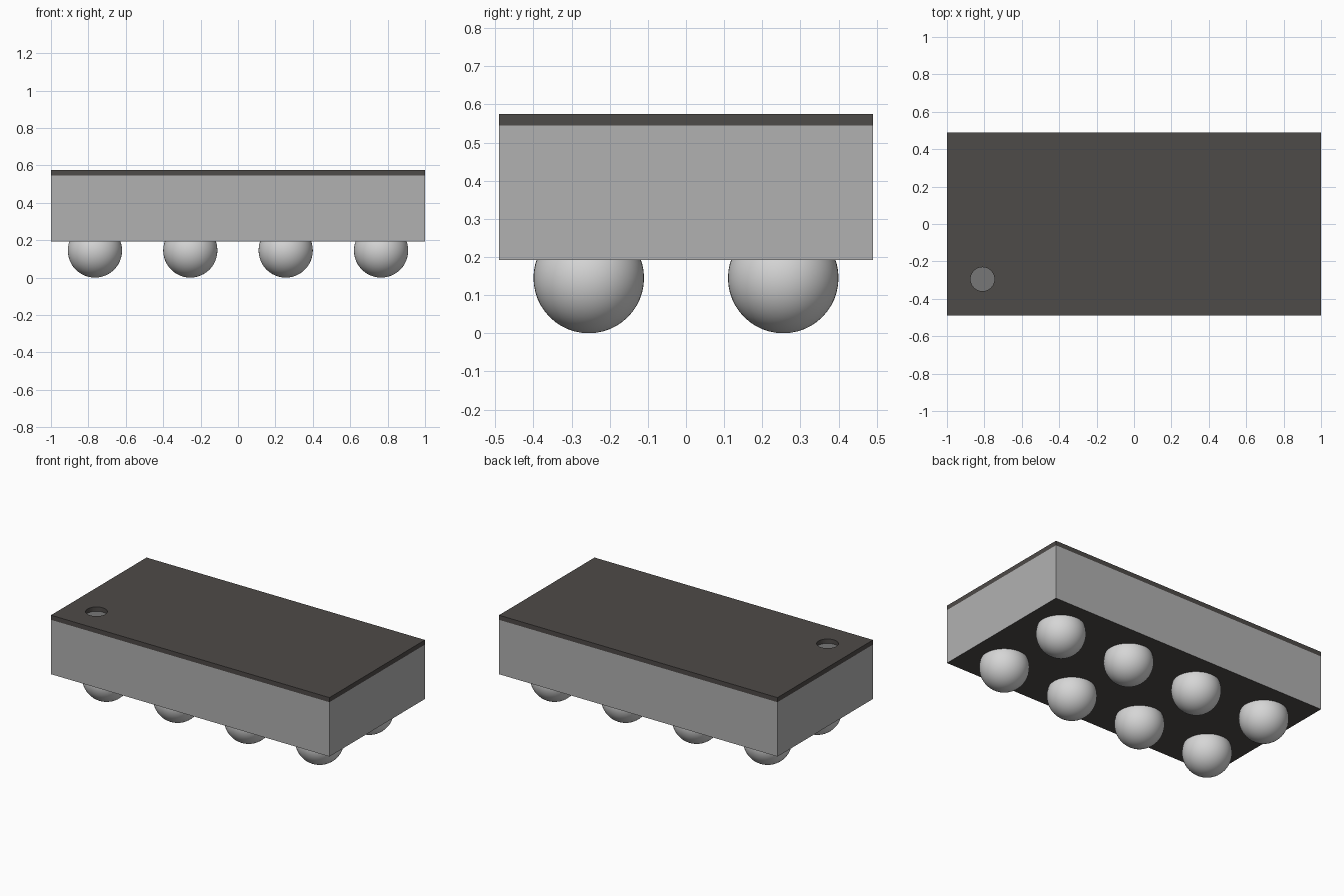
import bpy, bmesh, math

cube = bpy.data.objects.get("Cube")
if cube:
    bpy.data.objects.remove(cube, do_unlink=True)

HALF_X, HALF_Y = 1.0, 0.49
BASE_Z, LID_Z, TOP_Z = 0.192, 0.545, 0.575
BALL_R = 0.145
MARK_X, MARK_Y, MARK_R = -0.81, -0.295, 0.064


def material(name, rgb):
    mat = bpy.data.materials.new(name)
    mat.use_nodes = True
    color = (*rgb, 1.0)
    mat.diffuse_color = color
    mat.node_tree.nodes["Principled BSDF"].inputs["Base Color"].default_value = color
    return mat


body_grey = material("body grey", (0.44, 0.44, 0.44))
dark_coat = material("dark coating", (0.076, 0.069, 0.065))
mark_grey = material("marker grey", (0.185, 0.185, 0.185))
solder = material("solder silver", (0.67, 0.67, 0.67))


def mesh_object(name, bm, mats):
    mesh = bpy.data.meshes.new(name)
    bm.to_mesh(mesh)
    bm.free()
    for mat in mats:
        mesh.materials.append(mat)
    obj = bpy.data.objects.new(name, mesh)
    bpy.context.collection.objects.link(obj)
    return obj


def select_only(obj):
    bpy.ops.object.select_all(action='DESELECT')
    obj.select_set(True)
    bpy.context.view_layer.objects.active = obj


# Chip body: grey sides, dark underside
bm = bmesh.new()
bmesh.ops.create_cube(bm, size=1.0)
for v in bm.verts:
    v.co.x *= 2 * HALF_X
    v.co.y *= 2 * HALF_Y
    v.co.z = LID_Z if v.co.z > 0 else BASE_Z
bm.normal_update()
for f in bm.faces:
    f.material_index = 1 if f.normal.z < -0.5 else 0
mesh_object("chip_body", bm, [body_grey, dark_coat])

# Lid: filled outline with a round hole, extruded to thickness
outline = [(-HALF_X, -HALF_Y), (HALF_X, -HALF_Y), (HALF_X, HALF_Y), (-HALF_X, HALF_Y)]
hole = [(MARK_X + MARK_R * math.cos(math.tau * i / 48),
         MARK_Y + MARK_R * math.sin(math.tau * i / 48)) for i in range(48)]
curve = bpy.data.curves.new("top_coating", 'CURVE')
curve.dimensions = '2D'
curve.fill_mode = 'BOTH'
curve.extrude = (TOP_Z - LID_Z) / 2
for points in (outline, hole):
    spline = curve.splines.new('POLY')
    spline.points.add(len(points) - 1)
    for p, (x, y) in zip(spline.points, points):
        p.co = (x, y, 0, 1)
    spline.use_cyclic_u = True
    spline.use_smooth = False
curve.materials.append(dark_coat)
lid = bpy.data.objects.new("top_coating", curve)
lid.location.z = (LID_Z + TOP_Z) / 2
bpy.context.collection.objects.link(lid)
select_only(lid)
bpy.ops.object.convert(target='MESH')

# Corner marker: grey disc at the bottom of the hole
bm = bmesh.new()
bmesh.ops.create_cone(bm, cap_ends=True, segments=48, radius1=MARK_R, radius2=MARK_R, depth=0.002)
marker = mesh_object("corner_marker", bm, [mark_grey])
marker.location = (MARK_X, MARK_Y, LID_Z + 0.001)

# Solder balls: two rows of four
for row, y in enumerate((-0.255, 0.255)):
    for col in range(4):
        bm = bmesh.new()
        bmesh.ops.create_uvsphere(bm, u_segments=48, v_segments=24, radius=BALL_R)
        ball = mesh_object(f"solder_ball_{row + 1}_{col + 1}", bm, [solder])
        ball.location = (-0.765 + 0.51 * col, y, BALL_R)
        select_only(ball)
        bpy.ops.object.shade_smooth()
